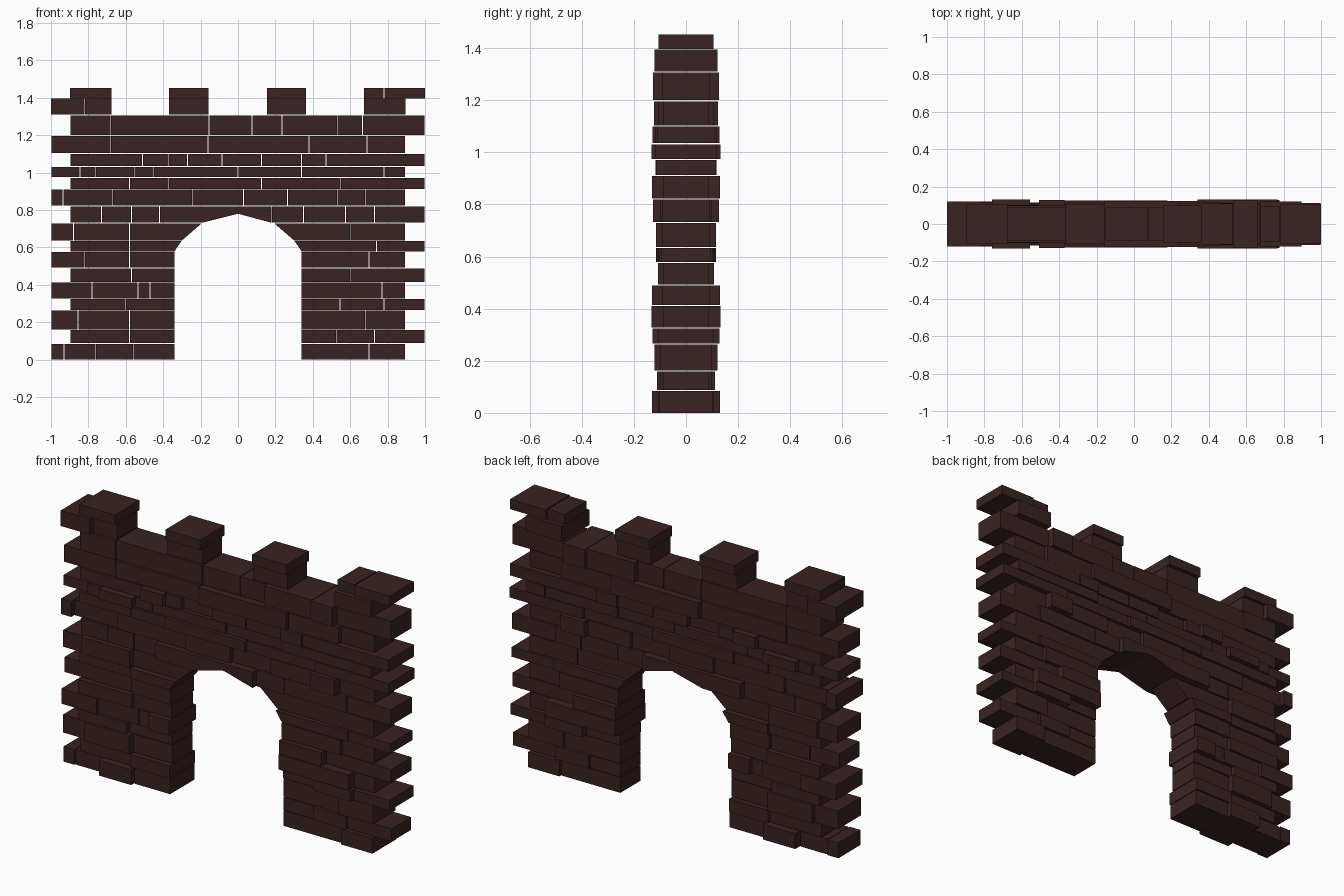
import bpy, bmesh, random

if "Cube" in bpy.data.objects:
    bpy.data.objects.remove(bpy.data.objects["Cube"])

random.seed(7)
GAP = 0.004

stone = bpy.data.materials.new("dark_brown_stone")
stone.diffuse_color = (0.042, 0.0165, 0.0165, 1)
stone.use_nodes = True
stone.node_tree.nodes["Principled BSDF"].inputs["Base Color"].default_value = stone.diffuse_color

# Arch opening: half width at a given height
ARCH = [(0.0, 0.34), (0.58, 0.34), (0.637, 0.30), (0.732, 0.19), (0.78, 0.0)]


def arch_half(z):
    for (za, wa), (zb, wb) in zip(ARCH, ARCH[1:]):
        if z <= zb:
            return wa + (wb - wa) * (z - za) / (zb - za)
    return 0.0


def add_block(bm, profile, d):
    """Extrude an x/z outline to a block of half depth d."""
    front = [bm.verts.new((x, -d, z)) for x, z in profile]
    back = [bm.verts.new((x, d, z)) for x, z in profile]
    bm.faces.new(front)
    bm.faces.new(back[::-1])
    n = len(profile)
    for i in range(n):
        j = (i + 1) % n
        bm.faces.new((front[j], front[i], back[i], back[j]))


def finish(bm, name):
    bmesh.ops.recalc_face_normals(bm, faces=bm.faces)
    me = bpy.data.meshes.new(name)
    bm.to_mesh(me)
    bm.free()
    me.materials.append(stone)
    ob = bpy.data.objects.new(name, me)
    bpy.context.collection.objects.link(ob)


# Wall courses: base height, greatest half depth, x of the deepest brick, brick joints
COURSES = [
    (0.0, 0.130, -0.65, [-0.93, -0.76, -0.56, 0.70]),
    (0.088, 0.112, -0.5, [-0.58, 0.525, 0.73]),
    (0.162, 0.120, -0.7, [-0.855, -0.58, 0.68]),
    (0.266, 0.128, 0.7, [-0.60, 0.545, 0.78]),
    (0.328, 0.132, 0.5, [-0.78, -0.535, -0.47, 0.77]),
    (0.415, 0.130, 0.5, [-0.57, 0.60]),
    (0.492, 0.107, 0.5, [-0.82, -0.58, 0.70]),
    (0.579, 0.115, -0.5, [-0.58, 0.74]),
    (0.637, 0.115, -0.7, [-0.88, -0.58, 0.60]),
    (0.732, 0.126, 0.0, [-0.73, -0.57, -0.42, 0.18, 0.35, 0.575, 0.73]),
    (0.823, 0.130, 0.6, [-0.935, -0.67, -0.245, 0.03, 0.265, 0.53, 0.68]),
    (0.913, 0.117, -0.2, [-0.58, -0.37, 0.125, 0.55]),
    (0.975, 0.132, -0.65, [-0.845, -0.76, -0.555, -0.45, 0.0, 0.34, 0.78]),
    (1.035, 0.128, -0.45, [-0.51, -0.37, -0.27, -0.085, 0.125, 0.34, 0.47]),
    (1.104, 0.123, 0.0, [-0.68, -0.16, 0.38, 0.69]),
    (1.200, 0.126, 0.6, [-0.68, -0.155, 0.075, 0.235, 0.53, 0.665]),
]
TOP = 1.31

for i, (z0, deep, deep_x, joints) in enumerate(COURSES):
    z1 = (COURSES[i + 1][0] if i + 1 < len(COURSES) else TOP) - GAP
    # ends toothed alternately left and right
    left, right = (-1.0, 0.895) if i % 2 == 0 else (-0.897, 1.0)
    w0, w1 = arch_half(z0), arch_half(z1)
    xs = [left] + [x for x in joints if left < x < right] + [right]
    if z0 < 0.7:
        xs = sorted(xs + [-w0, w0])
    bm = bmesh.new()
    for a, b in zip(xs, xs[1:]):
        if z0 < 0.7 and a == -w0:
            continue                                  # gateway opening
        d = deep if a <= deep_x <= b else random.uniform(0.085, min(deep, 0.118))
        if i == 9 and not a <= 0 <= b:
            d = random.uniform(0.088, 0.10)           # recessed beside the keystone
        ga, gb = a + GAP / 2, b - GAP / 2
        outline = [(ga, z0), (gb, z0), (gb, z1), (ga, z1)]
        if z0 < 0.7 and b == -w0:                     # left jamb
            outline[1:3] = [(-w0, z0), (-w1, z1)]
        elif z0 < 0.7 and a == w0:                    # right jamb
            outline[0], outline[3] = (w0, z0), (w1, z1)
        elif i == 9 and a <= 0 <= b:                  # keystone, split over the apex
            add_block(bm, [(ga, z0), (-0.19, z0), (0, 0.78), (0, z1), (ga, z1)], d)
            outline = [(0, 0.78), (gb, z0), (gb, z1), (0, z1)]
        add_block(bm, outline, d)
    finish(bm, f"wall_course_{i + 1:02d}")

# Battlements: lower blocks and cap blocks as (x0, x1, half depth)
LOWER = [(-1.0, -0.822, 0.12), (-0.818, -0.677, 0.09), (-0.37, -0.157, 0.085),
         (0.155, 0.363, 0.085), (0.675, 0.895, 0.12)]
CAPS = [(-0.897, -0.677, 0.106), (-0.37, -0.157, 0.106), (0.155, 0.363, 0.1),
        (0.675, 0.778, 0.095), (0.784, 1.0, 0.106)]
for name, blocks, z0, z1 in (("battlement_base", LOWER, TOP, 1.395),
                             ("battlement_cap", CAPS, 1.397, 1.452)):
    bm = bmesh.new()
    for a, b, d in blocks:
        add_block(bm, [(a, z0), (b, z0), (b, z1), (a, z1)], d)
    finish(bm, name)
